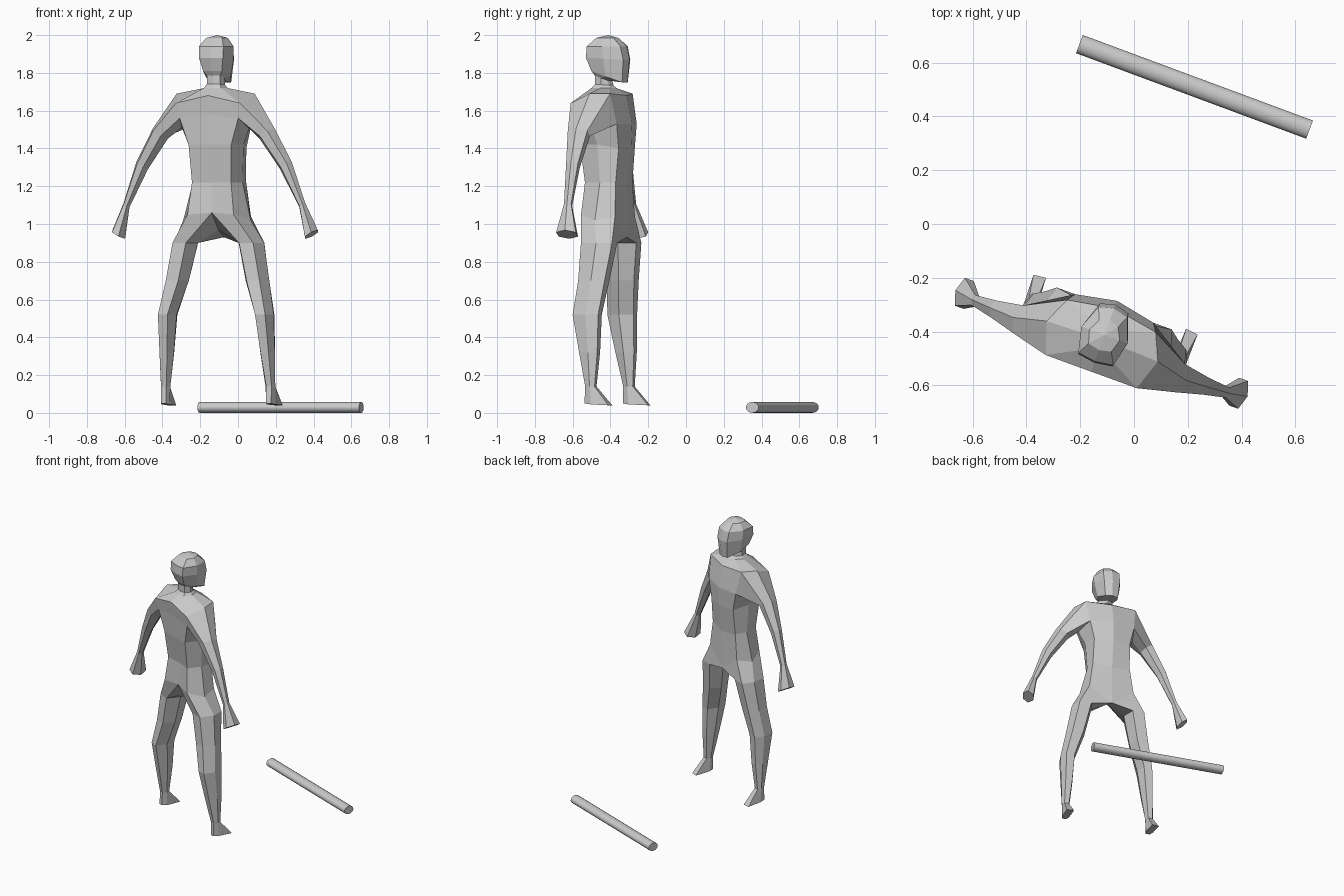
import bpy, bmesh, math
from mathutils import Matrix

if "Cube" in bpy.data.objects:
    bpy.data.objects.remove(bpy.data.objects["Cube"])

grey = bpy.data.materials.new("light_grey")
grey.diffuse_color = (0.6, 0.6, 0.6, 1)
grey.use_nodes = True
grey.node_tree.nodes["Principled BSDF"].inputs["Base Color"].default_value = grey.diffuse_color

bm = bmesh.new()


def ring(points):
    return [bm.verts.new(p) for p in points]


def bridge(a, b, closed=False, skip=()):
    """Join two rings with quads; skip leaves openings."""
    n = len(a)
    for i in range(n if closed else n - 1):
        if i not in skip:
            j = (i + 1) % n
            bm.faces.new((a[i], a[j], b[j], b[i]))


def head_ring(hw, vb, vf, zb, zf):
    """Half ring from back centre round the side to front centre."""
    return ring([(0, vb, zb), (0.75 * hw, vb + 0.01, zb),
                 (hw, (vb + vf) / 2, (zb + zf) / 2),
                 (0.62 * hw, vf - 0.015, zf), (0, vf, zf)])


# Half torso: back centre, back, side, front, front centre
hips = ring([(0, -.04, 1.06), (.13, -.06, 1.05), (.19, .04, 1.02), (.155, .14, 1.04), (0, .15, .93)])
waist = ring([(0, -.035, 1.22), (.11, -.045, 1.22), (.14, .05, 1.22), (.13, .135, 1.22), (0, .15, 1.2)])
ribs = ring([(0, -.08, 1.42), (.12, -.07, 1.42), (.15, .04, 1.42), (.125, .15, 1.4), (0, .175, 1.4)])
armpit = ring([(0, -.09, 1.58), (.165, -.085, 1.56), (.19, .02, 1.51), (.155, .15, 1.53), (0, .18, 1.53)])
shoulder = ring([(0, -.10, 1.68), (.18, -.10, 1.64), (.22, .02, 1.69), (.175, .12, 1.69), (0, .15, 1.68)])
bridge(hips, waist)
bridge(waist, ribs)
bridge(ribs, armpit)
bridge(armpit, shoulder, skip=(1, 2))      # arm opening

# Neck and head
last = shoulder
for spec in [(.065, -.04, .09, 1.72, 1.72), (.05, -.025, .075, 1.74, 1.735),
             (.05, -.025, .07, 1.785, 1.76), (.07, -.04, .155, 1.81, 1.75),
             (.09, -.065, .165, 1.88, 1.87), (.092, -.06, .15, 1.94, 1.94),
             (.06, -.015, .105, 1.985, 1.985)]:
    nxt = head_ring(*spec)
    bridge(last, nxt)
    last = nxt
crown = bm.verts.new((0, .045, 2.0))
for i in range(4):
    bm.faces.new((last[i], last[i + 1], crown))

# Arm and flared hand, grown from the shoulder opening
last = armpit[1:4] + shoulder[3:0:-1]
pattern = [(-1, -.5), (0, -1), (1, -.5), (1, .5), (0, 1), (-1, .5)]
for u, v, z, rv, rw in [(.30, -.01, 1.48, .055, .05), (.405, -.005, 1.31, .033, .038),
                        (.495, 0, 1.1, .02, .02), (.543, .012, .945, .055, .042)]:
    nxt = ring([(u + .84 * rw * q, v + rv * p, z + .55 * rw * q) for p, q in pattern])
    bridge(last, nxt, True)
    last = nxt
bm.faces.new(last)

# Leg, grown from the hip opening
crotch = bm.verts.new((0, .06, .97))
last = hips + [crotch]
pattern = [(-.5, -.9), (.6, -.85), (1, .1), (.6, .9), (-.55, .9), (-1, 0)]
for u, v, z, hw, hd in [(.185, .06, .9, .07, .10), (.225, .045, .7, .065, .085),
                        (.272, .025, .52, .05, .082), (.283, .043, .32, .04, .058),
                        (.295, .055, .14, .027, .03)]:
    nxt = ring([(u + hw * p, v + hd * q, z) for p, q in pattern])
    bridge(last, nxt, True)
    last = nxt

# Wedge foot
sole = ring([(.283, .025, .05), (.31, .025, .05), (.32, .065, .045),
             (.325, .165, .04), (.277, .17, .04), (.272, .06, .045)])
bridge(last, sole, True)
bm.faces.new(sole)

bmesh.ops.recalc_face_normals(bm, faces=bm.faces)
mesh = bpy.data.meshes.new("figure")
bm.to_mesh(mesh)
bm.free()
figure = bpy.data.objects.new("figure", mesh)
bpy.context.collection.objects.link(figure)
mesh.materials.append(grey)
mirror = figure.modifiers.new("mirror", 'MIRROR')
mirror.use_clip = True
figure.location = (-.125, -.455, 0)
figure.rotation_euler = (0, 0, math.radians(-20))

# Rod lying on the ground
x0, y0, x1, y1 = -.203, .669, .653, .351
bpy.ops.mesh.primitive_cylinder_add(vertices=16, radius=1, depth=math.hypot(x1 - x0, y1 - y0))
rod = bpy.context.object
rod.name = "rod"
rod.data.transform(Matrix.Rotation(math.pi / 2, 4, 'Y'))
rod.data.transform(Matrix.Diagonal((1, .036, .029, 1)))
rod.location = ((x0 + x1) / 2, (y0 + y1) / 2, .029)
rod.rotation_euler = (0, 0, math.atan2(y1 - y0, x1 - x0))
rod.data.materials.append(grey)
bpy.ops.object.shade_smooth_by_angle(angle=math.radians(40))
